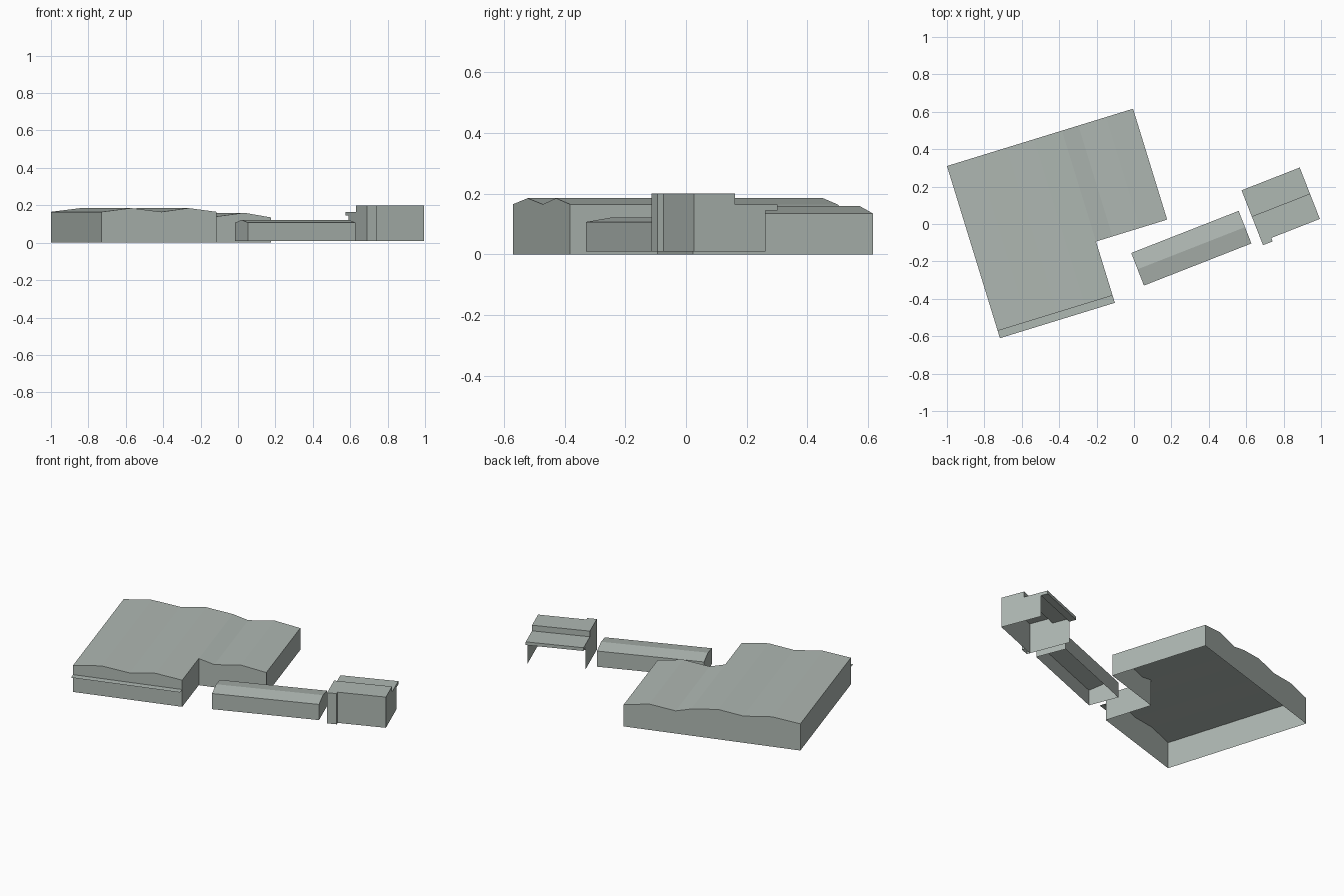
import bpy, bmesh
from math import radians

cube = bpy.data.objects.get("Cube")
if cube:
    bpy.data.objects.remove(cube, do_unlink=True)

GREY = (0.43, 0.48, 0.45, 1)
mat = bpy.data.materials.new("grey green")
mat.use_nodes = True
mat.diffuse_color = GREY
mat.node_tree.nodes["Principled BSDF"].inputs["Base Color"].default_value = GREY


def cap(bm, profile, y):
    """Fill a profile of (x, z) points as a wall at depth y."""
    bm.faces.new([bm.verts.new((x, y, z)) for x, z in profile])


def sweep(bm, profile, y0, y1):
    """Sweep an open profile along y."""
    for (xa, za), (xb, zb) in zip(profile, profile[1:]):
        bm.faces.new([bm.verts.new(p) for p in
                      ((xa, y0, za), (xb, y0, zb), (xb, y1, zb), (xa, y1, za))])


def finish(name, bm, origin, angle):
    bmesh.ops.remove_doubles(bm, verts=bm.verts, dist=0.0005)
    bmesh.ops.recalc_face_normals(bm, faces=bm.faces)
    mesh = bpy.data.meshes.new(name)
    bm.to_mesh(mesh)
    bm.free()
    mesh.materials.append(mat)
    obj = bpy.data.objects.new(name, mesh)
    obj.location = (*origin, 0)
    obj.rotation_euler.z = radians(angle)
    bpy.context.collection.objects.link(obj)
    return obj


# Main hall: folded roof on an L-shaped plan, open underneath
HALL, HALL_TURN = (-1.0, 0.31), 17.1
WIDE, LONG, FRONT, STEP = 0.643, 1.041, -0.922, -0.62
main_roof = [(0, 0.165), (0.165, 0.185), (0.335, 0.165), (0.485, 0.185), (WIDE, 0.165)]
wing_roof = [(WIDE, 0.165), (0.735, 0.14), (0.89, 0.16), (LONG, 0.135)]
front_section = [(0, 0)] + main_roof + [(WIDE, 0)]
back_section = [(0, 0)] + main_roof + wing_roof[1:] + [(LONG, 0)]
wing_section = [(WIDE, 0)] + wing_roof + [(LONG, 0)]

bm = bmesh.new()
sweep(bm, front_section, FRONT, STEP)
sweep(bm, back_section, STEP, 0)
cap(bm, front_section, FRONT)
cap(bm, wing_section, STEP)
cap(bm, back_section, 0)
finish("main_hall", bm, HALL, HALL_TURN)

# Thin canopy along the front of the hall
bm = bmesh.new()
sweep(bm, [(0, 0.107), (WIDE, 0.107)], FRONT - 0.041, FRONT)
finish("front_canopy", bm, HALL, HALL_TURN)

# Long low building with a shallow gable, its ridge along local y
SIDE_TURN = 21.4 - 90
gable = [(0, 0.01), (0, 0.107), (0.0935, 0.122), (0.187, 0.107), (0.187, 0.01)]
bm = bmesh.new()
sweep(bm, gable, 0, 0.617)
for y in (0, 0.617):
    cap(bm, gable, y)
finish("long_building", bm, (-0.015, -0.155), SIDE_TURN)

# Small building: tall front, lower rear roof overhanging an open back
KIOSK = (0.575, 0.18)
section = [(0.043, 0.145), (0, 0.145), (0, 0.165), (0.15, 0.165),
           (0.15, 0.2), (0.295, 0.2), (0.295, 0.01)]
bm = bmesh.new()
sweep(bm, section, 0, 0.334)
for y in (0, 0.334):
    cap(bm, [(0.043, 0.01)] + section, y)
finish("small_building", bm, KIOSK, SIDE_TURN)

# Projecting pier on the front of the small building
pier = [(0.295, 0.2), (0.315, 0.2), (0.315, 0.01)]
bm = bmesh.new()
sweep(bm, pier, 0, 0.055)
for y in (0, 0.055):
    cap(bm, [(0.295, 0.01)] + pier, y)
finish("front_pier", bm, KIOSK, SIDE_TURN)
